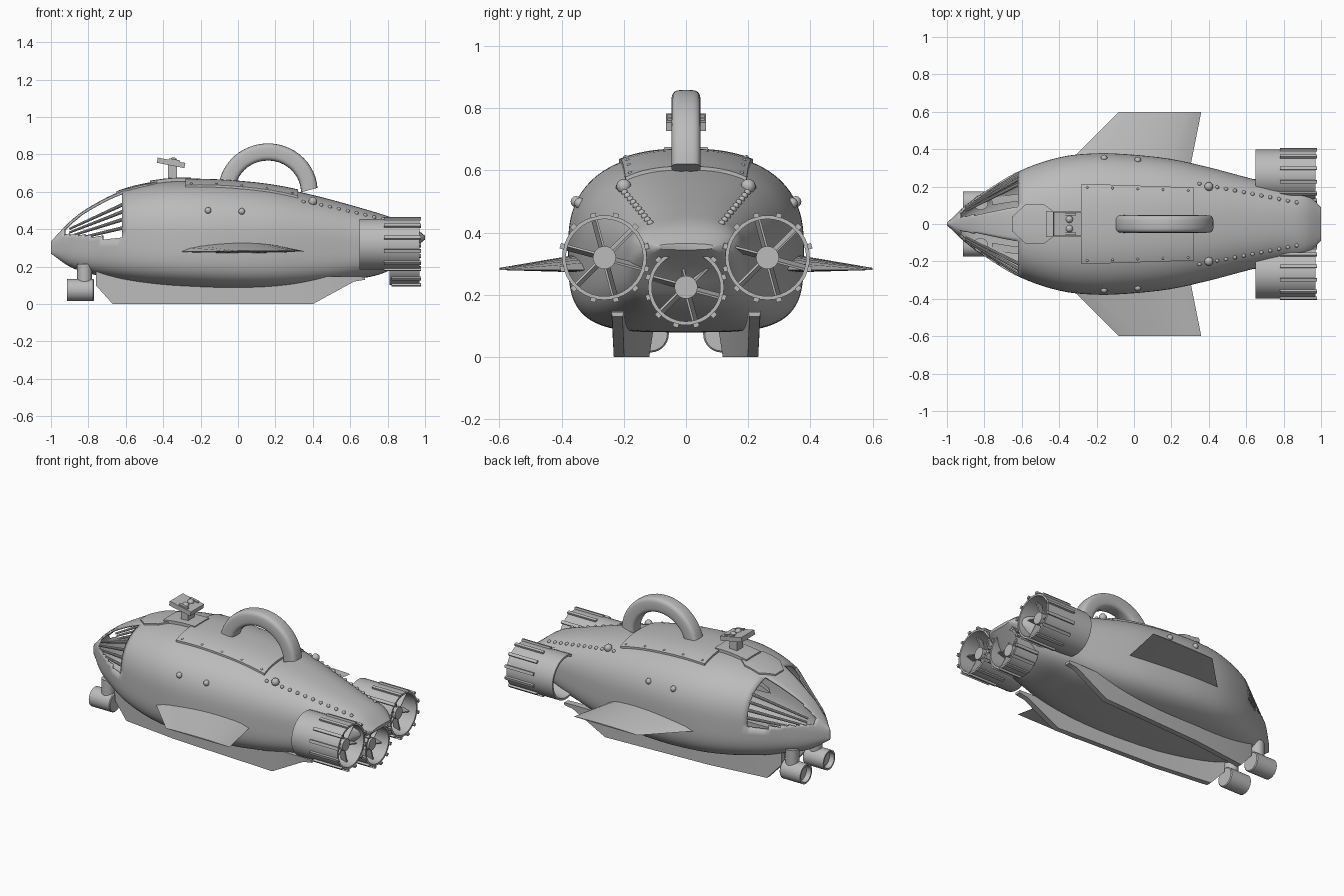
import bpy, bmesh, math
from mathutils import Matrix, Vector

if "Cube" in bpy.data.objects:
    bpy.data.objects.remove(bpy.data.objects["Cube"])

grey = bpy.data.materials.new("plain grey")
grey.use_nodes = True
grey.diffuse_color = (0.5, 0.5, 0.5, 1)
grey.node_tree.nodes["Principled BSDF"].inputs["Base Color"].default_value = (0.5, 0.5, 0.5, 1)
SIDES = (("front", -1), ("rear", 1))

# Hull stations: x, bottom, top, half width
KEYS = [(-1, .27, .335, .006), (-.9, .2, .44, .1), (-.8, .165, .515, .172), (-.62, .125, .605, .28),
        (-.4, .098, .652, .356), (-.2, .086, .658, .378), (0, .08, .648, .37), (.2, .084, .625, .347),
        (.4, .1, .583, .303), (.6, .128, .53, .25), (.8, .175, .47, .2), (.92, .28, .425, .165),
        (1, .345, .365, .09)]
UP = 2.45


def finish(name, bm, sharp=35):
    bmesh.ops.remove_doubles(bm, verts=bm.verts[:], dist=1e-5)
    bmesh.ops.recalc_face_normals(bm, faces=bm.faces[:])
    me = bpy.data.meshes.new(name)
    bm.to_mesh(me)
    bm.free()
    me.materials.append(grey)
    ob = bpy.data.objects.new(name, me)
    bpy.context.collection.objects.link(ob)
    bpy.ops.object.select_all(action='DESELECT')
    ob.select_set(True)
    bpy.context.view_layer.objects.active = ob
    bpy.ops.object.shade_smooth_by_angle(angle=math.radians(sharp))
    return ob


def section(x):
    """Smoothly interpolated bottom, top, half width and middle height."""
    i = max(k for k in range(len(KEYS) - 1) if KEYS[k][0] <= x + 1e-6)
    a, b = KEYS[i], KEYS[i + 1]
    p, q = KEYS[max(i - 1, 0)], KEYS[min(i + 2, len(KEYS) - 1)]
    h = b[0] - a[0]
    t = (x - a[0]) / h
    out = []
    for k in (1, 2, 3):
        m0 = (b[k] - p[k]) / (b[0] - p[0]) * h
        m1 = (q[k] - a[k]) / (q[0] - a[0]) * h
        out.append((2*t**3 - 3*t*t + 1) * a[k] + (t**3 - 2*t*t + t) * m0
                   + (3*t*t - 2*t**3) * b[k] + (t**3 - t*t) * m1)
    return out + [out[0] + .48 * (out[1] - out[0])]


def hull_point(x, angle):
    """Point on the hull; angle runs from the top. The belly is flatter amidships."""
    bot, top, w, mid = section(x)
    s, c = math.sin(angle), math.cos(angle)
    n = UP if c >= 0 else 4 - 1.3 * x * x
    y = w * math.copysign(abs(s) ** (2 / n), s)
    z = mid + (top - mid if c >= 0 else bot - mid) * abs(c) ** (2 / n)
    return Vector((x, y, z))


def top_z(x, y):
    bot, top, w, mid = section(x)
    return mid + (top - mid) * max(0, 1 - abs(y / w) ** UP) ** (1 / UP)


def side_y(x, z):
    bot, top, w, mid = section(x)
    return w * max(0, 1 - abs((z - mid) / (top - mid)) ** UP) ** (1 / UP)


def loft(name, rings, closed=False, sharp=35):
    """Skin equal rings of points; cap both ends unless closed on itself."""
    bm = bmesh.new()
    vs = [[bm.verts.new(p) for p in r] for r in rings]
    n = len(vs[0])
    for i in range(len(vs) if closed else len(vs) - 1):
        a, b = vs[i], vs[(i + 1) % len(vs)]
        for j in range(n):
            bm.faces.new((a[j], a[(j + 1) % n], b[(j + 1) % n], b[j]))
    if not closed:
        bm.faces.new(vs[0])
        bm.faces.new(vs[-1])
    return finish(name, bm, sharp)


def lathe(name, profile, y, z, closed=True, seg=40):
    """Spin an (x, radius) profile about a lengthwise axis."""
    rings = [[(x, y + r * math.cos(k * math.tau / seg), z + r * math.sin(k * math.tau / seg))
              for k in range(seg)] for x, r in profile]
    return loft(name, rings, closed)


def add_box(bm, size, matrix):
    bmesh.ops.create_cube(bm, size=1, matrix=matrix @ Matrix.Diagonal((*size, 1)))


# Hull shell with open cockpit windows
xs = [-1 + .38 * (k / 24) ** 1.4 for k in range(24)] + [-.62 + 1.62 * k / 54 for k in range(55)]
hull = loft("hull", [[hull_point(x, k * math.tau / 96) for k in range(96)] for x in xs], sharp=50)
bm = bmesh.new()
bm.from_mesh(hull.data)
panes = []
for f in bm.faces:
    c = f.calc_center_median()
    sill = .34 + min(.03, .14 * (-.62 - c.x))
    if -.93 < c.x < -.62 and c.z > sill and abs(c.y) > .025 + .16 * (c.x + 1):
        panes.append(f)
bmesh.ops.delete(bm, geom=panes, context='FACES')
bm.to_mesh(hull.data)
bm.free()
shell = hull.modifiers.new("shell", 'SOLIDIFY')
shell.thickness, shell.offset = .012, -1

# Straight window ribs fanning out from the nose
bm = bmesh.new()
for side, s in SIDES:
    for deg in (48, 60, 71, 81):
        a, b = hull_point(-.9, s * math.radians(deg)), hull_point(-.61, s * math.radians(deg))
        a, b = (p - Vector((0, s * .008, .003)) for p in (a, b))
        turn = (b - a).to_track_quat('Z', 'Y').to_matrix().to_4x4()
        bmesh.ops.create_cone(bm, cap_ends=True, segments=10, radius1=.006, radius2=.01, depth=(b - a).length,
                              matrix=Matrix.Translation((a + b) / 2) @ turn)
finish("window_ribs", bm)


# Raised deck plates that follow the hull
def deck_plate(name, outline, height):
    rings = []
    for i in range(len(outline) - 1):
        (x0, w0), (x1, w1) = outline[i:i + 2]
        for k in range(8 if i < len(outline) - 2 else 9):
            x, w = x0 + (x1 - x0) * k / 8, w0 + (w1 - w0) * k / 8
            ys = [w * (j / 10 - 1) for j in range(21)]
            rings.append([(x, y, top_z(x, y) + height) for y in ys]
                         + [(x, y, top_z(x, y) - .01) for y in reversed(ys)])
    loft(name, rings)


deck_plate("main_hatch", [(-.28, .215), (.32, .195)], .012)
deck_plate("mast_plate", [(-.47, .07), (-.25, .07)], .018)
deck_plate("nose_hatch", [(-.65, .04), (-.58, .105), (-.48, .105), (-.42, .06)], .009)

# Rivets and bolts
bm = bmesh.new()


def rivet(p, r):
    bmesh.ops.create_uvsphere(bm, u_segments=10, v_segments=6, radius=r, matrix=Matrix.Translation(p))


for side, s in SIDES:
    for k in range(12):
        x, y = .35 + .52 * k / 11, s * (.215 - .1 * k / 11)
        rivet((x, y, top_z(x, y)), .011)
    for k in range(5):
        x, y = -.25 + .135 * k, s * (.195 - .004 * k)
        rivet((x, y, top_z(x, y) + .01), .007)
    rivet((.4, s * .2, top_z(.4, .2) + .008), .024)
    for x, z in ((-.16, .5), (.02, .495)):
        rivet((x, s * side_y(x, z), z), .018)
finish("bolts", bm)

# Carry handle: arch with a rounded square section
rings = []
for i in range(25):
    deg = 156 - 141 * i / 24
    ax = Vector((math.cos(math.radians(deg)), 0, math.sin(math.radians(deg))))
    mid = Vector((.16, 0, .55)) + ax * (.263 - .03 * ((deg - 90) / 70) ** 2)
    ring = []
    for k in range(28):
        c, s = math.cos(k * math.tau / 28), math.sin(k * math.tau / 28)
        ring.append(mid + ax * math.copysign(.046 * abs(c) ** .55, c)
                    + Vector((0, math.copysign(.047 * abs(s) ** .55, s), 0)))
    rings.append(ring)
loft("handle", rings, sharp=50)

# Instrument mast with tilted head
bm = bmesh.new()
add_box(bm, (.05, .06, .1), Matrix.Translation((-.35, 0, .7)))
tilt = Matrix.Translation((-.358, 0, .755)) @ Matrix.Rotation(math.radians(11), 4, 'Y')
add_box(bm, (.15, .13, .028), tilt)
for s in (-1, 1):
    add_box(bm, (.06, .015, .012), tilt @ Matrix.Translation((.015, s * .052, .016)))
    bmesh.ops.create_uvsphere(bm, u_segments=12, v_segments=8, radius=.02,
                              matrix=tilt @ Matrix.Translation((.01, s * .025, .012)))
finish("mast", bm)


def foil(x0, x1, y, low, thick):
    """Arched fin section with a nearly flat underside."""
    arch = [(x0 + (x1 - x0) * k / 12, y, low + thick * math.sin(math.pi * k / 12) ** .6) for k in range(13)]
    return arch + [(x, y, low - .15 * (z - low)) for x, y, z in reversed(arch[1:-1])]


for side, s in SIDES:
    # Side fin: thick curved root to thin tip
    loft(f"{side}_fin", [foil(-.38, .3, s * .3, .28, .058), foil(-.08, .36, s * .6, .281, .006)])

    # Keel skid, toed in towards the nose
    rings = []
    for x, y, low, high in ((-.76, .12, .1, .19), (-.67, .135, 0, .17), (-.3, .18, 0, .14),
                            (.4, .215, 0, .145), (.62, .22, .12, .148), (.68, .22, .13, .145)):
        rings.append([(x, s * (y - .017), low), (x, s * (y + .017), low),
                      (x, s * (y + .02), high), (x, s * (y - .02), high)])
    loft(f"{side}_keel", rings)

    # Nose lamp on a short post
    lathe(f"{side}_lamp", [(-.885, 0), (-.885, .046), (-.915, .05), (-.915, .06), (-.775, .06), (-.77, .055),
                           (-.77, 0)], s * .115, .075, closed=False, seg=28)
    bm = bmesh.new()
    bmesh.ops.create_cone(bm, cap_ends=True, segments=20, radius1=.04, radius2=.04, depth=.1,
                          matrix=Matrix.Translation((-.82, s * .115, .165)))
    finish(f"{side}_lamp_post", bm)


# Thrusters: open tube, slats around the rim, hub and fan blades
def thruster(name, y, z, x0, slat0, r):
    lathe(f"{name}_tube", [(x0, r), (.97, r), (.97, r - .012), (x0, r - .012)], y, z)
    bm = bmesh.new()
    centre = Matrix.Translation((0, y, z))
    for k in range(12):
        spin = centre @ Matrix.Rotation((k + .5) * math.tau / 12, 4, 'X')
        add_box(bm, (.978 - slat0, .018, .014), spin @ Matrix.Translation(((slat0 + .978) / 2, 0, r + .004)))
    finish(f"{name}_slats", bm)
    bm = bmesh.new()
    for k in range(6):
        spin = centre @ Matrix.Rotation((k + .25) * math.tau / 6, 4, 'X')
        add_box(bm, (.05, .007, r - .01), spin @ Matrix.Translation((.9, 0, r / 2))
                @ Matrix.Rotation(math.radians(15), 4, 'Z'))
    finish(f"{name}_blades", bm)
    lathe(f"{name}_hub", [(.84, 0), (.85, .025), (.88, .037), (.935, .037), (.935, 0)], y, z, closed=False, seg=24)


for side, s in SIDES:
    thruster(f"{side}_thruster", s * .262, .32, .65, .78, .136)
thruster("centre_thruster", 0, .225, .81, .82, .122)
